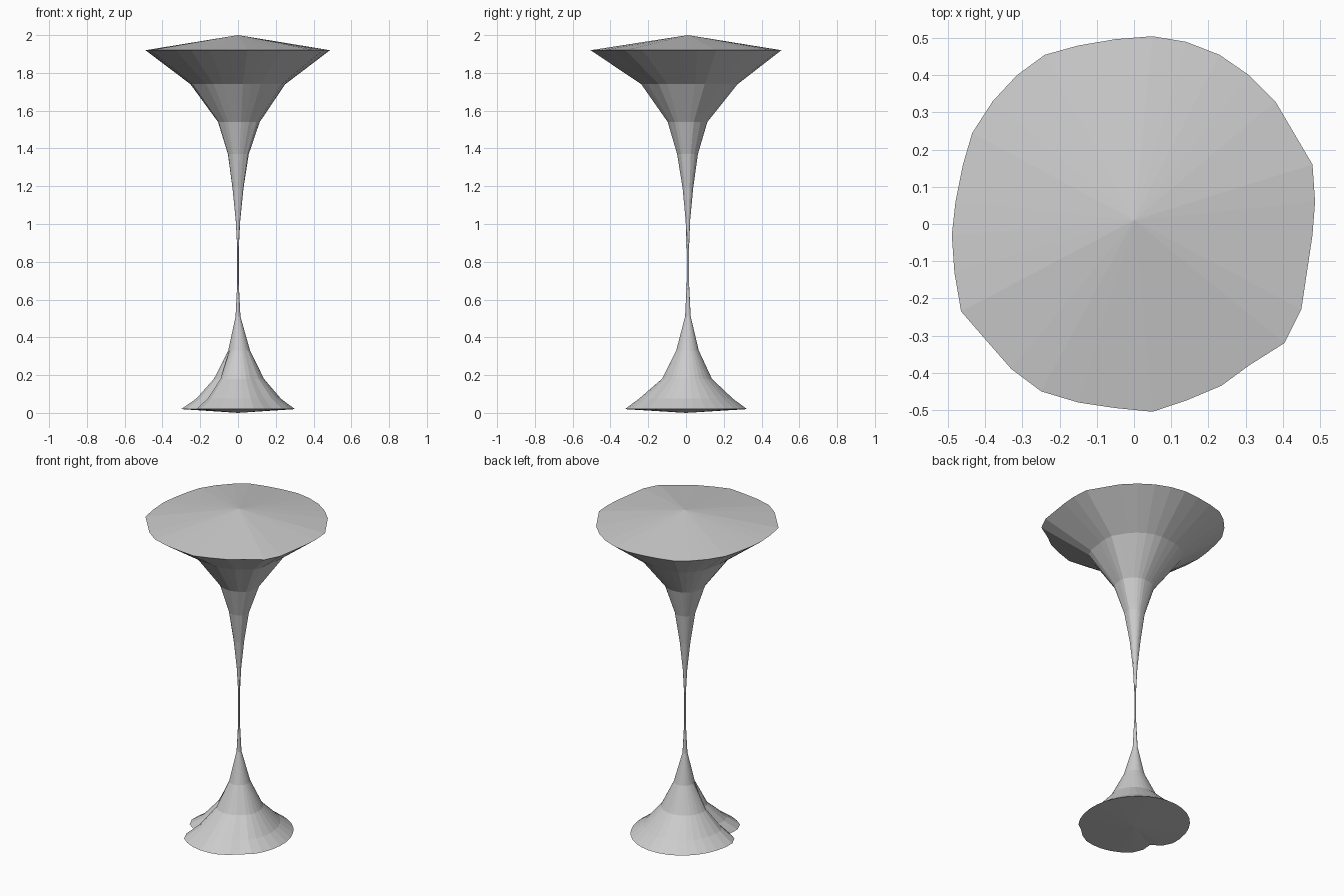
import bpy, bmesh, math

# Outline of the tabletop rim, slightly irregular (x, y), counter-clockwise
RIM = [(.487, .06), (.48, .16), (.43, .245), (.38, .33), (.31, .40), (.23, .455),
       (.14, .49), (.05, .505), (-.05, .497), (-.15, .48), (-.24, .455), (-.315, .40),
       (-.38, .33), (-.435, .245), (-.46, .16), (-.48, .06), (-.49, -.03), (-.483, -.13),
       (-.465, -.235), (-.40, -.31), (-.33, -.39), (-.25, -.45), (-.15, -.48),
       (-.05, -.495), (.05, -.505), (.14, -.475), (.235, -.435), (.31, -.38),
       (.405, -.32), (.45, -.23), (.465, -.13), (.48, -.03)]

# Profile rings: z, x radius, y radius, x offset, y offset
RINGS = [(1.92, .487, .505, 0, 0), (1.74, .25, .255, 0, .018), (1.54, .11, .105, .005, .008),
         (1.37, .055, .055, .002, .008), (1.19, .029, .028, 0, .01), (1.02, .012, .012, 0, .01),
         (.87, .004, .006, 0, .01), (.69, .004, .006, 0, .01), (.51, .013, .015, 0, .01),
         (.33, .058, .06, .006, .008), (.18, .133, .133, .005, .005),
         (.075, .225, .25, .003, 0), (.02, .302, .325, 0, 0)]


def ring_points(z, rx, ry, ox, oy):
    pts = []
    for x, y in RIM:
        if z > .6:                      # upper flare follows the tabletop outline
            px, py = x / .487 * rx, y / .505 * ry
        else:                           # foot is rounder, with a small notch
            a = math.atan2(y, x)
            k = 1.0
            d = (math.degrees(a) - 207 + 180) % 360 - 180
            if z < .3:
                k -= .2 * math.exp(-(d / 11) ** 2)
                k -= .05 * math.exp(-((d - 100) / 10) ** 2)
            px, py = rx * k * math.cos(a), ry * k * math.sin(a)
        pts.append((px + ox, py + oy, z))
    return pts


# Flared pedestal: loft the rings, close with shallow cones
bm = bmesh.new()
loops = [[bm.verts.new(p) for p in ring_points(*r)] for r in RINGS]
n = len(RIM)
for a, b in zip(loops, loops[1:]):
    for i in range(n):
        j = (i + 1) % n
        bm.faces.new((a[i], b[i], b[j], a[j]))
top = bm.verts.new((0, .01, 2))
foot = bm.verts.new((0, 0, 0))
for i in range(n):
    j = (i + 1) % n
    bm.faces.new((top, loops[0][i], loops[0][j]))
    bm.faces.new((foot, loops[-1][j], loops[-1][i]))
bmesh.ops.recalc_face_normals(bm, faces=bm.faces)
mesh = bpy.data.meshes.new("flared_pedestal")
bm.to_mesh(mesh)
bm.free()
bpy.context.collection.objects.link(bpy.data.objects.new("flared_pedestal", mesh))
